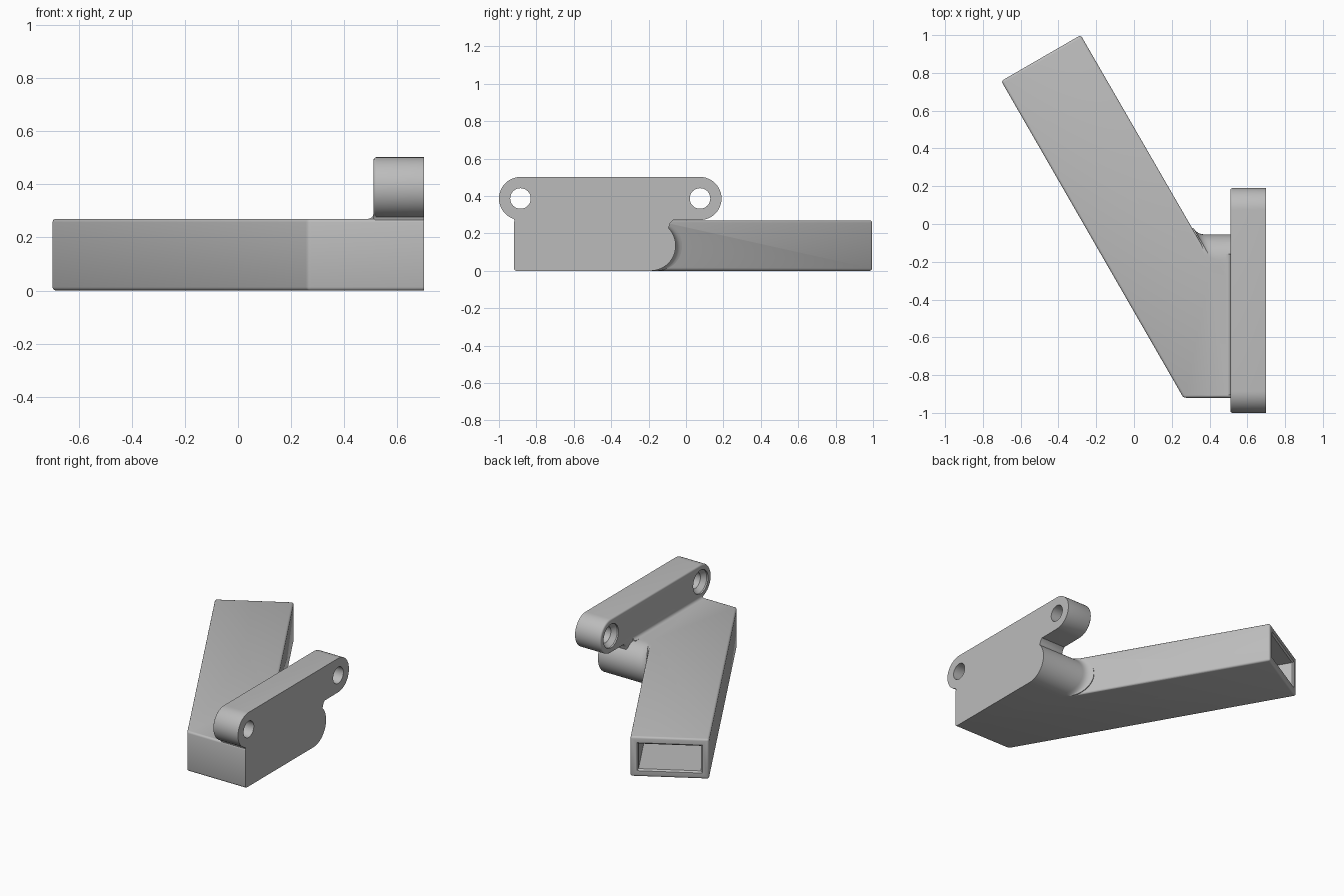
import bpy, bmesh, math
from mathutils import Vector

if "Cube" in bpy.data.objects:
    bpy.data.objects.remove(bpy.data.objects["Cube"])

grey = bpy.data.materials.new("plain_grey")
grey.diffuse_color = (0.5, 0.5, 0.5, 1)
grey.use_nodes = True
grey.node_tree.nodes["Principled BSDF"].inputs["Base Color"].default_value = grey.diffuse_color


def make_object(name, bm):
    bmesh.ops.recalc_face_normals(bm, faces=bm.faces)
    mesh = bpy.data.meshes.new(name)
    bm.to_mesh(mesh)
    bm.free()
    mesh.materials.append(grey)
    obj = bpy.data.objects.new(name, mesh)
    bpy.context.collection.objects.link(obj)
    return obj


def loft(bm, rings):
    """Closed solid through rings of equal point count."""
    rows = [[bm.verts.new(p) for p in r] for r in rings]
    n = len(rows[0])
    for a, b in zip(rows, rows[1:]):
        for i in range(n):
            j = (i + 1) % n
            bm.faces.new((a[i], a[j], b[j], b[i]))
    bm.faces.new(rows[0])
    bm.faces.new(rows[-1][::-1])
    bmesh.ops.recalc_face_normals(bm, faces=bm.faces)


def arc(cy, cz, r, a0, a1, n):
    steps = [math.radians(a0 + (a1 - a0) * i / n) for i in range(n + 1)]
    return [(cy + r * math.cos(a), cz + r * math.sin(a)) for a in steps]


def combine(target, tool, operation):
    mod = target.modifiers.new(operation.lower(), 'BOOLEAN')
    mod.operation, mod.solver, mod.object = operation, 'EXACT', tool
    bpy.context.view_layer.objects.active = target
    bpy.ops.object.modifier_apply(modifier=mod.name)
    bpy.data.objects.remove(tool)


H, BACK = 0.27, 0.70
ALONG = Vector((-0.5, 0.866, 0))       # arm direction
SIDE = Vector((0.866, 0.5, 0))         # arm side normal

# Angled arm and its mounting block
plan = [(-0.703, 0.757), (-0.282, 1.0), (0.413, -0.204), (BACK, -0.204),
        (BACK, -0.92), (0.262, -0.92)]
bm = bmesh.new()
loft(bm, [[(x, y, z) for x, y in plan] for z in (0, H)])
soft = [e for e in bm.edges if not all(v.co.x > BACK - 0.001 for v in e.verts)]
bmesh.ops.bevel(bm, geom=soft, offset=0.013, segments=3, profile=0.5, affect='EDGES')

# Open socket in the far end of the arm
bm.normal_update()
mouth = max((f for f in bm.faces if f.normal.dot(ALONG) > 0.99), key=lambda f: f.calc_area())
bmesh.ops.inset_region(bm, faces=[mouth], thickness=0.027, use_even_offset=True)
bmesh.ops.inset_region(bm, faces=[mouth], thickness=0.010, depth=-0.010, use_even_offset=True)
rim = bmesh.ops.extrude_face_region(bm, geom=[mouth])
bmesh.ops.translate(bm, vec=ALONG * -1.0,
                    verts=[v for v in rim['geom'] if isinstance(v, bmesh.types.BMVert)])
if mouth.is_valid:
    bmesh.ops.delete(bm, geom=[mouth], context='FACES_ONLY')
bracket = make_object("angled_bracket", bm)

# Rounded neck that flares into the arm side
R, CY, T = 0.135, -0.19, 0.04
section = arc(CY, H / 2, R, -90, 90, 24) + [(-0.26, H), (-0.26, 0)]


def arm_x(y):
    return 0.335 + (-0.055 - y) * 0.5774


rings = [[(BACK, y, z) for y, z in section]]
for i in range(7):
    t = i / 6
    shift = Vector((T * (1 - t) ** 2, 0, 0)) + ALONG * T * t * t
    rings.append([Vector((arm_x(y) - 0.001, y, z)) + shift for y, z in section])
rings.append([p - SIDE * 0.03 for p in rings[-1]])
bm = bmesh.new()
loft(bm, rings)
neck = make_object("neck", bm)

# Mounting plate with rounded ears, softened on its inner face
E, EZ, FRONT = 0.115, 0.387, 0.51
ears = (-0.885, 0.075)
outline = (arc(ears[0], EZ, E, 90, 252, 20) + [(-0.918, 0.272), (-0.90, 0.2), (-0.19, 0.1)]
           + [(-0.095, 0.225), (-0.088, 0.243), (-0.084, 0.257), (-0.07, 0.271)]
           + arc(ears[1], EZ, E, -90, 90, 24))
bm = bmesh.new()
loft(bm, [[(x, y, z) for y, z in outline] for x in (FRONT, BACK)])
inner = [e for e in bm.edges if all(v.co.x < FRONT + 0.001 for v in e.verts)]
bmesh.ops.bevel(bm, geom=inner, offset=0.011, segments=3, profile=0.5, affect='EDGES')
plate = make_object("mounting_plate", bm)

# Countersunk screw holes
for y in ears:
    bm = bmesh.new()
    loft(bm, [[(x, p, q) for p, q in arc(y, EZ, r, 0, 348.75, 31)]
              for x, r in ((FRONT - 0.02, 0.08), (FRONT + 0.01, 0.08),
                           (FRONT + 0.04, 0.055), (BACK + 0.05, 0.055))])
    combine(plate, make_object("screw_cutter", bm), 'DIFFERENCE')

# Small fillet between block top and plate
r = 0.02
curve = [(FRONT - r + r * math.cos(math.radians(a)), H + r - r * math.sin(math.radians(a)))
         for a in (0, 22.5, 45, 67.5, 90)]
curve += [(FRONT - r, H - 0.02), (FRONT + 0.02, H - 0.02), (FRONT + 0.02, H + r)]
bm = bmesh.new()
loft(bm, [[(x, y, z) for x, z in curve] for y in (-0.905, -0.16)])
fillet = make_object("plate_fillet", bm)

# Join into one solid
for part in (neck, plate, fillet):
    combine(bracket, part, 'UNION')
bpy.ops.object.select_all(action='DESELECT')
bracket.select_set(True)
bpy.context.view_layer.objects.active = bracket
bpy.ops.object.shade_smooth_by_angle(angle=math.radians(35))
